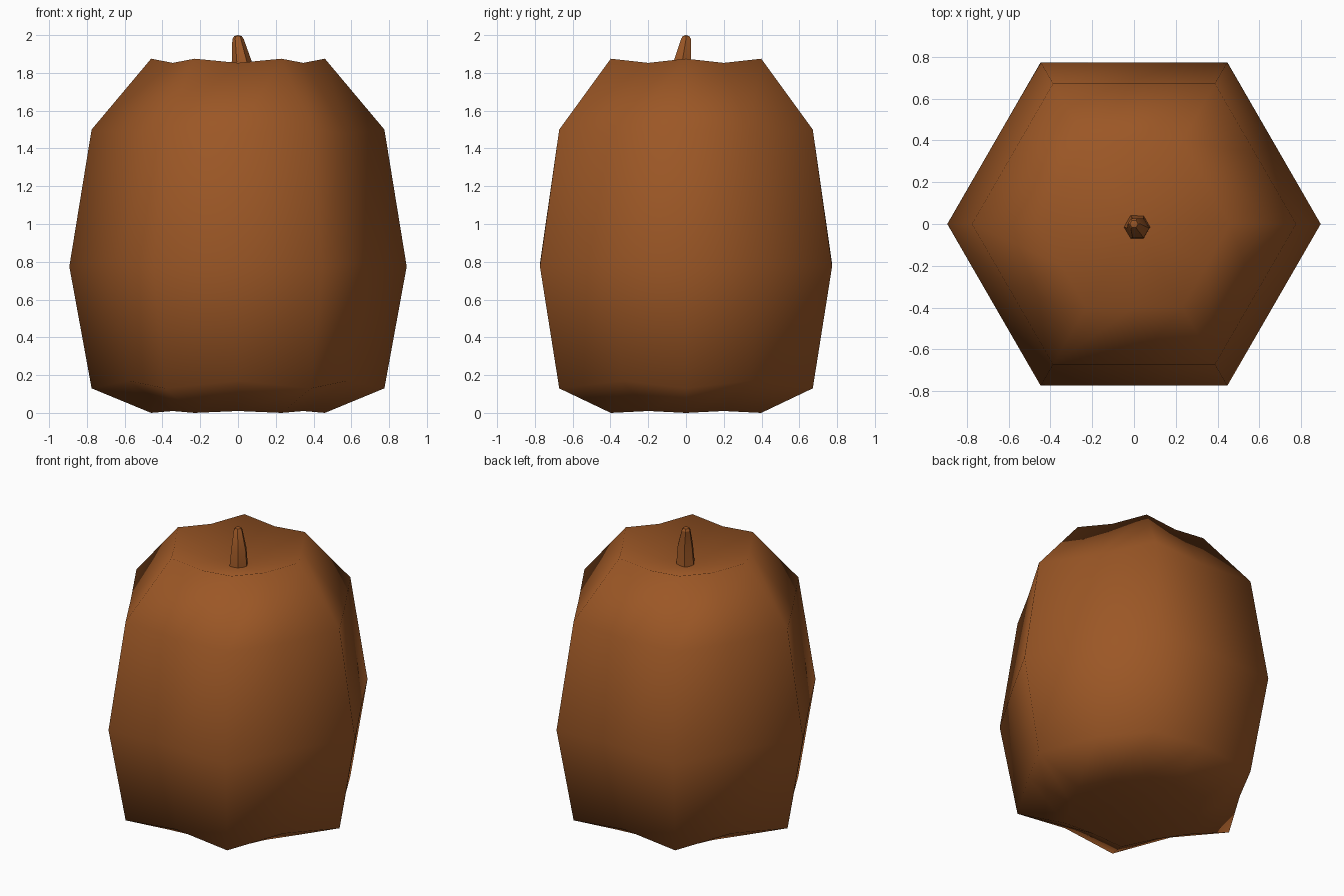
import bpy
import bmesh
from math import cos, sin, pi

old = bpy.data.objects.get("Cube")
if old:
    bpy.data.objects.remove(old, do_unlink=True)

# One brown for the whole model
COLOUR = (0.33, 0.095, 0.019, 1.0)
brown = bpy.data.materials.new("warm_brown")
brown.use_nodes = True
brown.diffuse_color = COLOUR
brown.node_tree.nodes["Principled BSDF"].inputs["Base Color"].default_value = COLOUR


def loft(name, rings, bottom, top, smooth_angle):
    """Skin a stack of closed rings, with a centre point closing each end."""
    bm = bmesh.new()
    loops = [[bm.verts.new(p) for p in ring] for ring in rings]
    n = len(loops[0])
    low, high = bm.verts.new(bottom), bm.verts.new(top)
    for i in range(n):
        j = (i + 1) % n
        for a, b in zip(loops, loops[1:]):
            bm.faces.new((a[i], a[j], b[j], b[i]))
        bm.faces.new((low, loops[0][j], loops[0][i]))
        bm.faces.new((high, loops[-1][i], loops[-1][j]))
    bmesh.ops.recalc_face_normals(bm, faces=bm.faces)
    mesh = bpy.data.meshes.new(name)
    bm.to_mesh(mesh)
    bm.free()
    mesh.materials.append(brown)
    obj = bpy.data.objects.new(name, mesh)
    bpy.context.collection.objects.link(obj)
    bpy.ops.object.select_all(action="DESELECT")
    obj.select_set(True)
    bpy.context.view_layer.objects.active = obj
    if smooth_angle is None:
        bpy.ops.object.shade_smooth()
    else:
        bpy.ops.object.shade_smooth_by_angle(angle=smooth_angle)
    return obj


def ribbed_ring(radius, ridge_z, groove_z):
    """Six ridge corners with a groove point halfway along each side."""
    points = []
    for k in range(12):
        groove = k % 2
        r = radius * cos(pi / 6) if groove else radius
        a = k * pi / 6
        points.append((r * cos(a), r * sin(a), groove_z if groove else ridge_z))
    return points


def round_ring(x, y, z, radius, sides=6):
    return [(x + radius * cos(2 * pi * k / sides),
             y + radius * sin(2 * pi * k / sides), z) for k in range(sides)]


# Gourd body: radius, ridge height, groove height
body_rows = [(0.46, 0.0, 0.01), (0.775, 0.13, 0.17), (0.893, 0.775, 0.79),
             (0.775, 1.5, 1.48), (0.46, 1.875, 1.853)]
loft("gourd_body", [ribbed_ring(*row) for row in body_rows],
     (0, 0, 0.08), (0, 0, 1.73), None)

# Leaning stem rising from the hollow in the top
stem_rows = [(0.012, -0.012, 1.68, 0.068), (0.02, -0.02, 1.86, 0.053),
             (0, 0, 1.98, 0.03), (0, 0, 1.995, 0.02)]
loft("stem", [round_ring(*row) for row in stem_rows],
     (0.012, -0.012, 1.68), (0, 0, 2.0), pi / 6)
